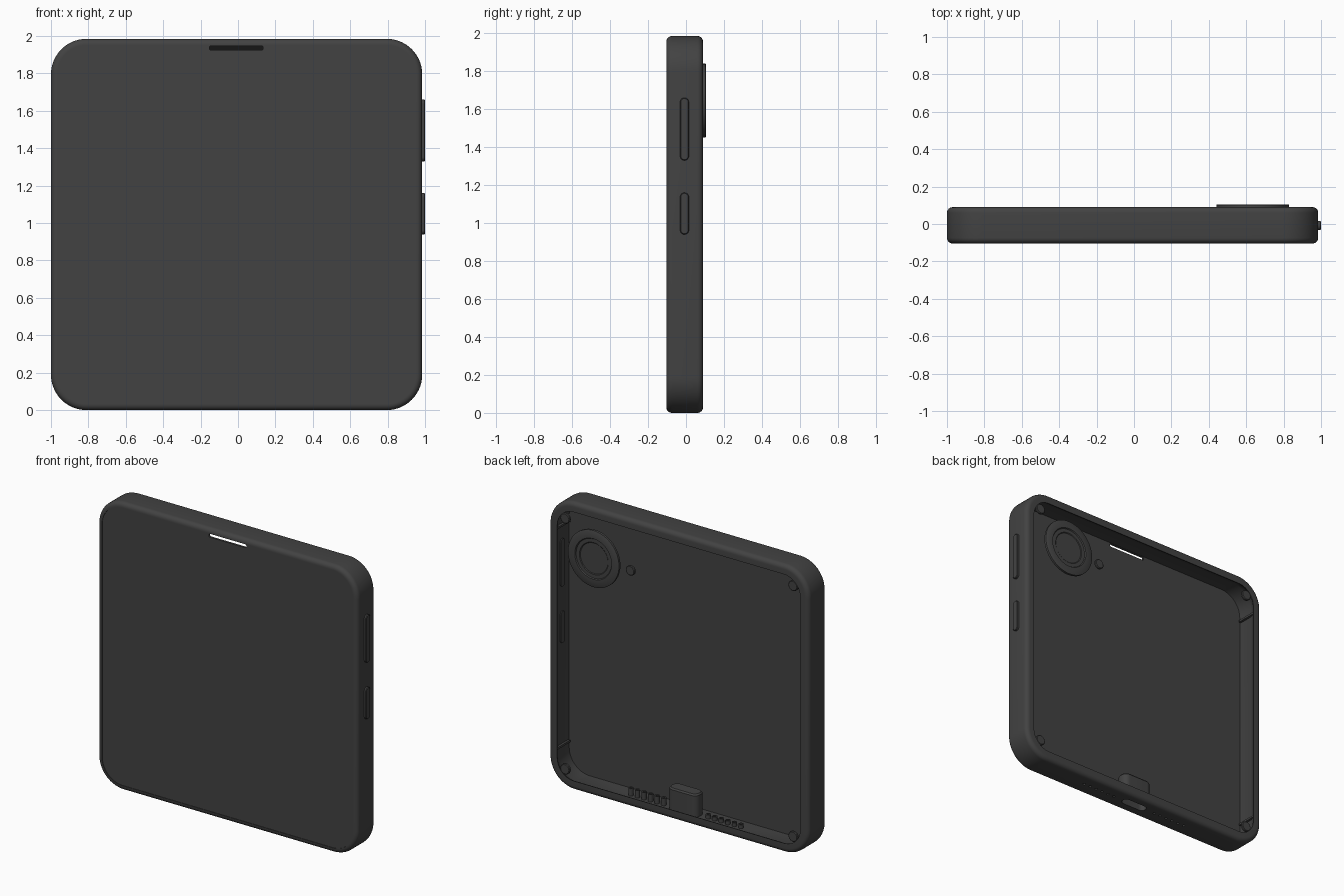
import bpy, bmesh, math

if "Cube" in bpy.data.objects:
    bpy.data.objects.remove(bpy.data.objects["Cube"], do_unlink=True)

CX, CZ, HALF, CORNER = -0.0075, 0.9925, 0.9925, 0.19
FRONT, BACK, FILLET = -0.104, 0.09, 0.03

grey = bpy.data.materials.new("dark grey")
grey.use_nodes = True
COLOUR = (0.055, 0.055, 0.055, 1)
grey.diffuse_color = COLOUR
grey.node_tree.nodes["Principled BSDF"].inputs["Base Color"].default_value = COLOUR

AXES = {"x": lambda u, v, t: (t, u, v),
        "y": lambda u, v, t: (u, t, v),
        "z": lambda u, v, t: (u, v, t)}


def rounded(cu, cv, hu, hv, r, seg=10):
    """Outline of a rounded rectangle (a circle when hu = hv = r)."""
    pts = []
    for k, (su, sv) in enumerate([(1, 1), (-1, 1), (-1, -1), (1, -1)]):
        for i in range(seg + 1):
            a = math.pi / 2 * (k + i / seg)
            pts.append((cu + su * (hu - r) + r * math.cos(a),
                        cv + sv * (hv - r) + r * math.sin(a)))
    return pts


def body_outline(inset):
    h = HALF - inset
    return rounded(CX, CZ, h, h, CORNER - inset, 14)


def loft(name, rings, axis, closed=False):
    """Skin a list of (outline, position along axis)."""
    bm = bmesh.new()
    loops = [[bm.verts.new(AXES[axis](u, v, t)) for u, v in pts] for pts, t in rings]
    pairs = list(zip(loops, loops[1:]))
    if closed:
        pairs.append((loops[-1], loops[0]))
    else:
        bm.faces.new(loops[0])
        bm.faces.new(loops[-1])
    n = len(loops[0])
    for a, b in pairs:
        for i in range(n):
            j = (i + 1) % n
            bm.faces.new((a[i], a[j], b[j], b[i]))
    bmesh.ops.remove_doubles(bm, verts=bm.verts, dist=1e-5)
    bmesh.ops.recalc_face_normals(bm, faces=bm.faces)
    me = bpy.data.meshes.new(name)
    bm.to_mesh(me)
    bm.free()
    me.materials.append(grey)
    ob = bpy.data.objects.new(name, me)
    bpy.context.collection.objects.link(ob)
    return ob


def prism(name, outline, axis, a, b):
    return loft(name, [(outline, a), (outline, b)], axis)


def activate(ob):
    bpy.ops.object.select_all(action="DESELECT")
    ob.select_set(True)
    bpy.context.view_layer.objects.active = ob


def cut(ob, cutter):
    cutter.hide_render = True
    mod = ob.modifiers.new("cut", "BOOLEAN")
    mod.operation, mod.solver, mod.object = "DIFFERENCE", "EXACT", cutter
    activate(ob)
    bpy.ops.object.modifier_apply(modifier=mod.name)
    bpy.data.objects.remove(cutter, do_unlink=True)


parts = []

# Frame: filleted section swept round the body, open at the back
STEPS = 6
arc = [math.pi / 2 * i / STEPS for i in range(STEPS + 1)]
section = [(0.034, FRONT)]
section += [(FILLET * (1 - math.sin(a)), FRONT + FILLET * (1 - math.cos(a))) for a in arc]
section += [(FILLET * (1 - math.cos(a)), BACK - FILLET * (1 - math.sin(a))) for a in arc]
section += [(0.065, BACK), (0.062, 0.08), (0.046, 0.062), (0.034, 0.03)]
frame = loft("frame", [(body_outline(i), y) for i, y in section], "y", closed=True)
parts.append(frame)

# Charging port opening and speaker holes in the bottom edge
cut(frame, prism("port_cutter", rounded(0, 0, 0.095, 0.03, 0.03), "z", -0.1, 0.1))
hole_xs = [s * (0.17 + 0.05 * i) for s in (1, -1) for i in range(6)]
for x in hole_xs:
    cut(frame, prism("hole_cutter", rounded(x, 0, 0.009, 0.009, 0.009, 3), "z", -0.1, 0.1))

# Thin front panel with the earpiece slot cut through
screen = prism("screen", body_outline(0.03), "y", -0.1, -0.085)
cut(screen, prism("slot_cutter", rounded(-0.01, 1.936, 0.143, 0.012, 0.008, 4), "y", -0.2, 0))
parts.append(screen)

# Hollow charging socket standing on the bottom wall
parts.append(loft("charging_socket", [
    (rounded(0, 0, 0.095, 0.03, 0.03), 0.17),
    (rounded(0, 0, 0.095, 0.03, 0.03), 0.02),
    (rounded(0, 0, 0.112, 0.046, 0.04), 0.02),
    (rounded(0, 0, 0.112, 0.046, 0.04), 0.18),
    (rounded(0, 0, 0.104, 0.038, 0.035), 0.19)], "z"))

# Speaker tubes inside the bottom wall
for x in hole_xs:
    top = 0.085 if x > 0 else 0.06
    bore, wall = rounded(x, 0, 0.009, 0.009, 0.009, 3), rounded(x, 0, 0.017, 0.017, 0.017, 3)
    parts.append(loft("speaker_tube", [(bore, 0.02), (wall, 0.02), (wall, top), (bore, top)],
                      "z", closed=True))

# Side buttons
for name, z0, z1 in [("long_button", 1.33, 1.66), ("short_button", 0.94, 1.16)]:
    zc, hz = (z0 + z1) / 2, (z1 - z0) / 2
    wide = rounded(-0.008, zc, 0.023, hz, 0.023)
    slim = rounded(-0.008, zc, 0.019, hz - 0.004, 0.019)
    parts.append(loft(name, [(wide, 0.945), (wide, 0.996), (slim, 1.0)], "x"))

# Ribs across the inner side walls
for s in (1, -1):
    for z in (0.24, 1.76):
        edge = CX + s * HALF
        parts.append(prism("side_rib", rounded(0, z, 0.075, 0.007, 0.002, 2), "x",
                           edge - s * 0.02, edge - s * 0.05))

# Camera disc with a recessed lens
rings = [(0.195, 0.086), (0.195, 0.102), (0.19, 0.105), (0.14, 0.105),
         (0.135, 0.098), (0.11, 0.098), (0.105, 0.094)]
parts.append(loft("camera", [(rounded(0.635, 1.645, r, r, r, 12), y) for r, y in rings], "y"))

# Flash and corner screws, low domed discs level with the back
spots = [("flash", 0.365, 1.63, 0.034)]
spots += [("corner_screw", CX + sx * 0.87, CZ + sz * 0.865, 0.036)
          for sx in (1, -1) for sz in (1, -1)]
for name, x, z, r in spots:
    parts.append(loft(name, [(rounded(x, z, r, r, r, 6), 0.075),
                             (rounded(x, z, r, r, r, 6), 0.086),
                             (rounded(x, z, r - 0.005, r - 0.005, r - 0.005, 6), BACK)], "y"))

for ob in parts:
    activate(ob)
    bpy.ops.object.shade_smooth_by_angle(angle=math.radians(35))
